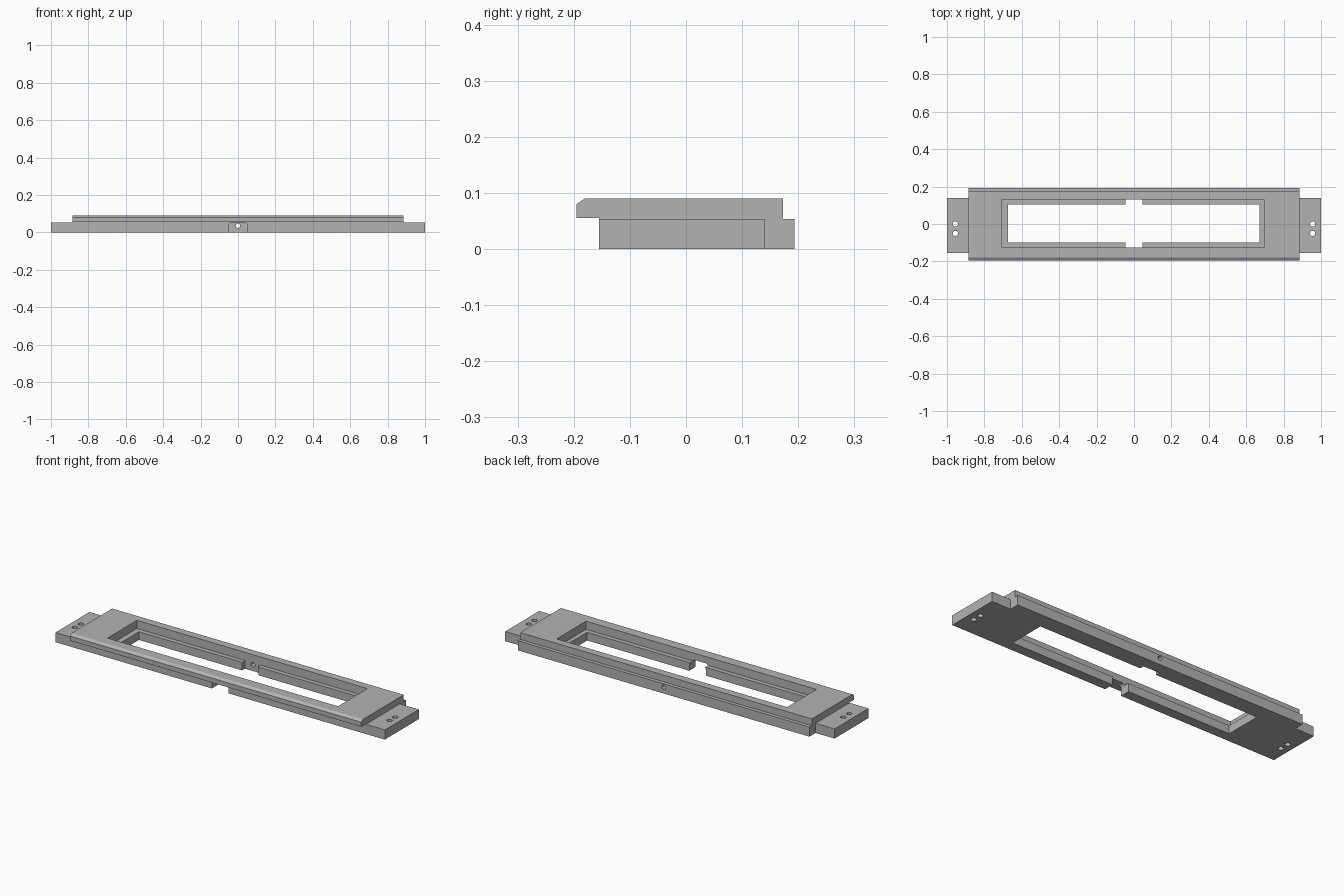
import bpy, bmesh, math
from mathutils import Matrix

if "Cube" in bpy.data.objects:
    bpy.data.objects.remove(bpy.data.objects["Cube"], do_unlink=True)

grey = bpy.data.materials.new("plain grey")
grey.use_nodes = True
colour = (0.45, 0.45, 0.45, 1)
grey.diffuse_color = colour
grey.node_tree.nodes["Principled BSDF"].inputs["Base Color"].default_value = colour


def add_object(name, bm):
    bmesh.ops.recalc_face_normals(bm, faces=bm.faces)
    mesh = bpy.data.meshes.new(name)
    bm.to_mesh(mesh)
    bm.free()
    mesh.materials.append(grey)
    obj = bpy.data.objects.new(name, mesh)
    bpy.context.collection.objects.link(obj)
    return obj


def prism(name, outline, start, end):
    """Extrude a closed outline of 3D points from start to end offset."""
    bm = bmesh.new()
    face = bm.faces.new([bm.verts.new(p) for p in outline])
    bmesh.ops.translate(bm, verts=bm.verts, vec=start)
    new = bmesh.ops.extrude_face_region(bm, geom=[face])["geom"]
    moved = [v for v in new if isinstance(v, bmesh.types.BMVert)]
    bmesh.ops.translate(bm, verts=moved, vec=[b - a for a, b in zip(start, end)])
    return add_object(name, bm)


def box(name, x0, x1, y0, y1, z0, z1):
    outline = [(x0, y0, 0), (x1, y0, 0), (x1, y1, 0), (x0, y1, 0)]
    return prism(name, outline, (0, 0, z0), (0, 0, z1))


def cylinder(name, radius, depth, location, rotation=Matrix()):
    bm = bmesh.new()
    bmesh.ops.create_cone(bm, cap_ends=True, segments=24, radius1=radius,
                          radius2=radius, depth=depth,
                          matrix=Matrix.Translation(location) @ rotation)
    return add_object(name, bm)


def cut(target, cutters):
    bpy.context.view_layer.objects.active = target
    for cutter in cutters:
        cutter.hide_render = True
        mod = target.modifiers.new("cut", "BOOLEAN")
        mod.operation = "DIFFERENCE"
        mod.solver = "EXACT"
        mod.object = cutter
        bpy.ops.object.modifier_apply(modifier=mod.name)
        bpy.data.objects.remove(cutter, do_unlink=True)


# Stepped frame with a chamfered front lip and a lower back flange
profile = [(-0.155, 0), (0.193, 0), (0.193, 0.053), (0.173, 0.053), (0.173, 0.09),
           (-0.18, 0.09), (-0.195, 0.08), (-0.195, 0.055), (-0.155, 0.055)]
frame = prism("frame", [(0, y, z) for y, z in profile], (-0.885, 0, 0), (0.885, 0, 0))

# Arched notch running through the front wall and the back ledge
radius, half, top = 0.02, 0.05, 0.053
arch = [(-half, 0, -0.02), (half, 0, -0.02)]
for centre, first in ((half - radius, 0), (radius - half, 90)):
    for step in range(7):
        a = math.radians(first + step * 15)
        arch.append((centre + radius * math.cos(a), 0, top - radius + radius * math.sin(a)))

cut(frame, [
    box("window_cutter", -0.675, 0.67, -0.1, 0.105, -0.1, 0.2),
    box("recess_cutter", -0.705, 0.695, -0.125, 0.13, 0.045, 0.2),
    prism("notch_cutter", arch, (0, -0.3, 0), (0, 0.13, 0)),
    cylinder("cable_hole_cutter", 0.012, 0.2, (0, 0.18, 0.035),
             Matrix.Rotation(math.pi / 2, 4, "X")),
])

# Mounting tabs, each with two screw holes
for name, side in (("left_tab", 1), ("right_tab", -1)):
    x0, x1 = sorted((side * 0.885, side))
    tab = box(name, x0, x1, -0.155, 0.14, 0, 0.053)
    cut(tab, [cylinder("screw_hole_cutter", 0.014, 0.3, (side * 0.955, y, 0.03))
              for y in (0.0, -0.05)])
